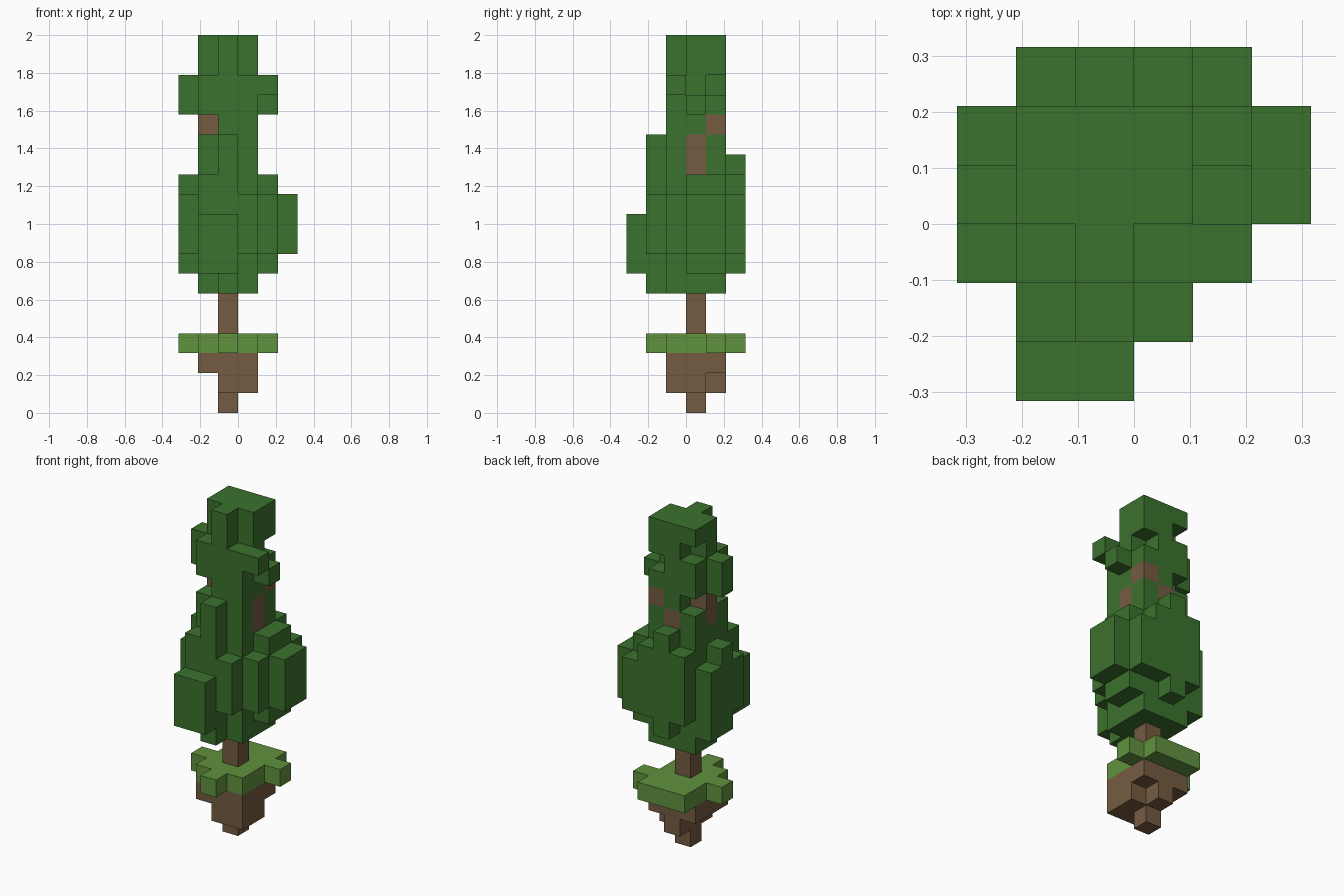
import bpy
import bmesh
from itertools import product
from mathutils import Vector

if "Cube" in bpy.data.objects:
    bpy.data.objects.remove(bpy.data.objects["Cube"], do_unlink=True)

UNIT = 2 / 19  # edge of one block


def make_material(name, color):
    mat = bpy.data.materials.new(name)
    mat.use_nodes = True
    mat.diffuse_color = (*color, 1)
    mat.node_tree.nodes["Principled BSDF"].inputs["Base Color"].default_value = (*color, 1)
    return mat


leaf_green = make_material("leaf green", (0.044, 0.165, 0.027))
grass_green = make_material("grass green", (0.119, 0.287, 0.05))
bark_brown = make_material("bark brown", (0.178, 0.105, 0.053))


def blocks(*boxes):
    """Cells filled by boxes, each given as ranges in x, y and z."""
    cells = set()
    for x, y, z in boxes:
        cells.update(product(range(*x), range(*y), range(*z)))
    return cells


# Earth clod: stepped, narrowing downwards
earth = blocks(
    ((-2, 1), (-1, 2), (2, 3)),
    ((-1, 1), (-1, 1), (1, 2)),
    ((-1, 0), (1, 2), (1, 2)),
    ((-1, 0), (0, 1), (0, 1)),
)

# Grass slab with ragged rim
grass = blocks(
    ((-2, 1), (-1, 3), (3, 4)),
    ((-1, 0), (-2, -1), (3, 4)),
    ((-3, -2), (0, 1), (3, 4)),
    ((1, 2), (1, 2), (3, 4)),
)

# Trunk, and the branch stubs that show between the leaves
trunk = blocks(((-1, 0), (0, 1), (4, 15)))
branches = blocks(
    ((-2, -1), (0, 1), (13, 15)),
    ((0, 1), (0, 1), (12, 14)),
    ((-1, 0), (1, 2), (13, 14)),
    ((0, 1), (1, 2), (14, 15)),
)

# Lower foliage: core, then the clumps around it
skirt = blocks(
    ((-2, 1), (0, 2), (6, 14)),
    ((-1, 1), (-1, 0), (6, 14)),
    ((-2, -1), (-1, 0), (7, 14)),
    # front clumps
    ((-2, 0), (-3, -2), (7, 10)),
    ((-2, -1), (-2, -1), (7, 12)),
    ((-1, 0), (-2, -1), (6, 14)),
    ((0, 1), (-2, -1), (8, 11)),
    # left clumps
    ((1, 2), (-1, 0), (8, 11)),
    ((1, 2), (0, 2), (7, 12)),
    ((2, 3), (0, 2), (8, 11)),
    # right clumps
    ((-3, -2), (-1, 0), (8, 11)),
    ((-3, -2), (0, 1), (7, 12)),
    ((-3, -2), (1, 2), (7, 11)),
    # back clumps
    ((-2, 1), (2, 3), (8, 12)),
    ((-1, 0), (2, 3), (7, 13)),
    ((1, 2), (2, 3), (8, 11)),
)

# Upper foliage, with notches taken out of its back corners
crown = blocks(
    ((-2, 1), (0, 2), (14, 19)),
    ((-1, 1), (-1, 0), (14, 17)),
    ((-1, 0), (-1, 0), (17, 19)),
    ((-2, -1), (-1, 0), (15, 17)),
    ((1, 2), (-1, 0), (16, 17)),
    ((1, 2), (0, 1), (15, 16)),
    ((-3, -2), (0, 1), (15, 17)),
)
crown -= blocks(
    ((-2, -1), (1, 2), (14, 15)),
    ((-2, -1), (1, 2), (17, 18)),
    ((0, 1), (1, 2), (16, 17)),
)

wood = trunk | branches
parts = [
    ("earth_clod", earth, bark_brown),
    ("grass_slab", grass, grass_green),
    ("trunk", trunk, bark_brown),
    ("branch_stubs", branches - trunk, bark_brown),
    ("lower_foliage", skirt - wood, leaf_green),
    ("upper_foliage", crown - wood, leaf_green),
]
solid = set().union(*(cells for _, cells, _ in parts))


def build_part(name, cells, mat):
    """Skin the cells, leaving out faces hidden against other blocks."""
    bm = bmesh.new()
    for cell in sorted(cells):
        centre = Vector(cell) + Vector((0.5, 0.5, 0.5))
        for axis, sign in product(range(3), (-1, 1)):
            normal = Vector((0, 0, 0))
            normal[axis] = sign
            if tuple(int(c + n) for c, n in zip(cell, normal)) in solid:
                continue
            side = Vector((0, 0, 0))
            side[(axis + 1) % 3] = 1
            other = normal.cross(side)
            corners = (side + other, other - side, -side - other, side - other)
            bm.faces.new([bm.verts.new((centre + (normal + c) / 2) * UNIT) for c in corners])
    bmesh.ops.remove_doubles(bm, verts=bm.verts, dist=UNIT / 100)
    mesh = bpy.data.meshes.new(name)
    bm.to_mesh(mesh)
    bm.free()
    mesh.materials.append(mat)
    bpy.context.collection.objects.link(bpy.data.objects.new(name, mesh))


for part in parts:
    build_part(*part)
